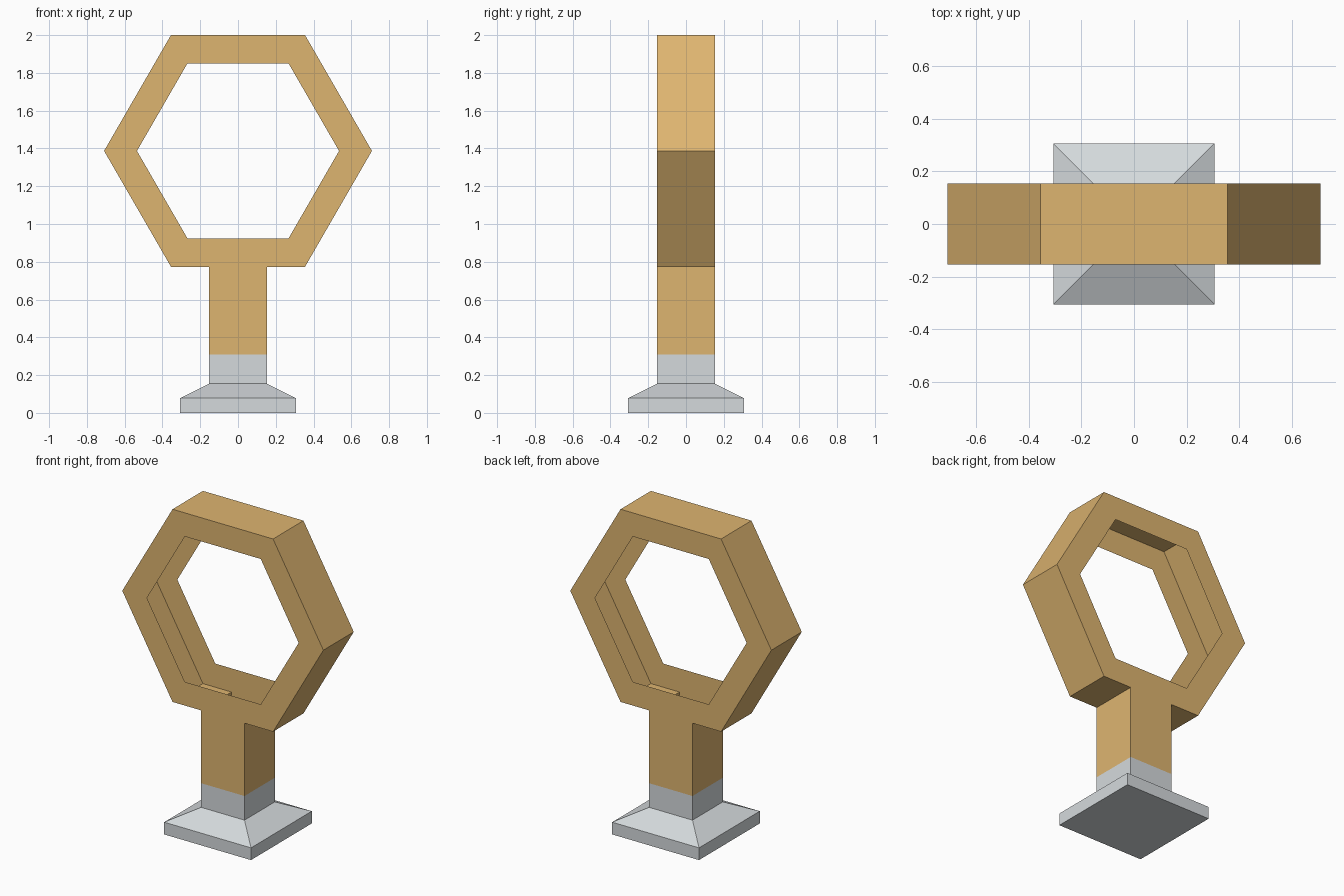
import bpy, bmesh, math

if "Cube" in bpy.data.objects:
    bpy.data.objects.remove(bpy.data.objects["Cube"])

R_OUT, R_IN, ZC = 0.709, 0.535, 1.387   # hexagon radii and centre height
D = 0.153                               # half depth, also half stem width
Z_BAND, Z_NECK, Z_FOOT = 0.309, 0.155, 0.078
BASE = 0.306


def material(name, rgb):
    m = bpy.data.materials.new(name)
    m.diffuse_color = (*rgb, 1)
    m.use_nodes = True
    m.node_tree.nodes["Principled BSDF"].inputs["Base Color"].default_value = m.diffuse_color
    return m


def make(name, faces, mat):
    bm = bmesh.new()
    for f in faces:
        bm.faces.new([bm.verts.new(p) for p in f])
    bmesh.ops.remove_doubles(bm, verts=bm.verts, dist=1e-4)
    me = bpy.data.meshes.new(name)
    bm.to_mesh(me)
    bm.free()
    me.materials.append(mat)
    ob = bpy.data.objects.new(name, me)
    bpy.context.collection.objects.link(ob)
    return ob


def hexagon(r):
    return [(r * math.cos(math.radians(a)), ZC + r * math.sin(math.radians(a)))
            for a in range(-60, 300, 60)]


def front_and_back(poly):
    return [[(x, -D, z) for x, z in poly],
            [(x, D, z) for x, z in reversed(poly)]]


def walls(path):
    return [[(a[0], -D, a[1]), (a[0], D, a[1]), (b[0], D, b[1]), (b[0], -D, b[1])]
            for a, b in zip(path, path[1:])]


def square(r, z):
    return [(-r, -r, z), (r, -r, z), (r, r, z), (-r, r, z)]


wood = material("warm_tan", (0.73, 0.46, 0.163))
metal = material("light_grey", (0.665, 0.70, 0.72))

# Hollow hexagonal loop, open along its inner rim and into the stem
outer, inner = hexagon(R_OUT), hexagon(R_IN)
z_low = outer[0][1]
stem_r, stem_l = (D, z_low), (-D, z_low)
faces = walls([stem_r] + outer + [stem_l])
for i in range(5):
    faces += front_and_back([outer[i], outer[i + 1], inner[i + 1], inner[i]])
faces += front_and_back([outer[5], stem_l, stem_r, outer[0], inner[0], inner[5]])

# Hollow stem, flush with the loop
foot_r, foot_l = (D, Z_BAND), (-D, Z_BAND)
faces += walls([foot_r, stem_r]) + walls([stem_l, foot_l])
faces += front_and_back([foot_l, foot_r, stem_r, stem_l])
make("loop_and_stem", faces, wood)

# Stepped base: foot, sloped shoulder and collar around the stem
rings = [square(BASE, 0), square(BASE, Z_FOOT), square(D, Z_NECK), square(D, Z_BAND)]
faces = [rings[0][::-1]]
for lo, hi in zip(rings, rings[1:]):
    for i in range(4):
        j = (i + 1) % 4
        faces.append([lo[i], lo[j], hi[j], hi[i]])
make("base", faces, metal)
